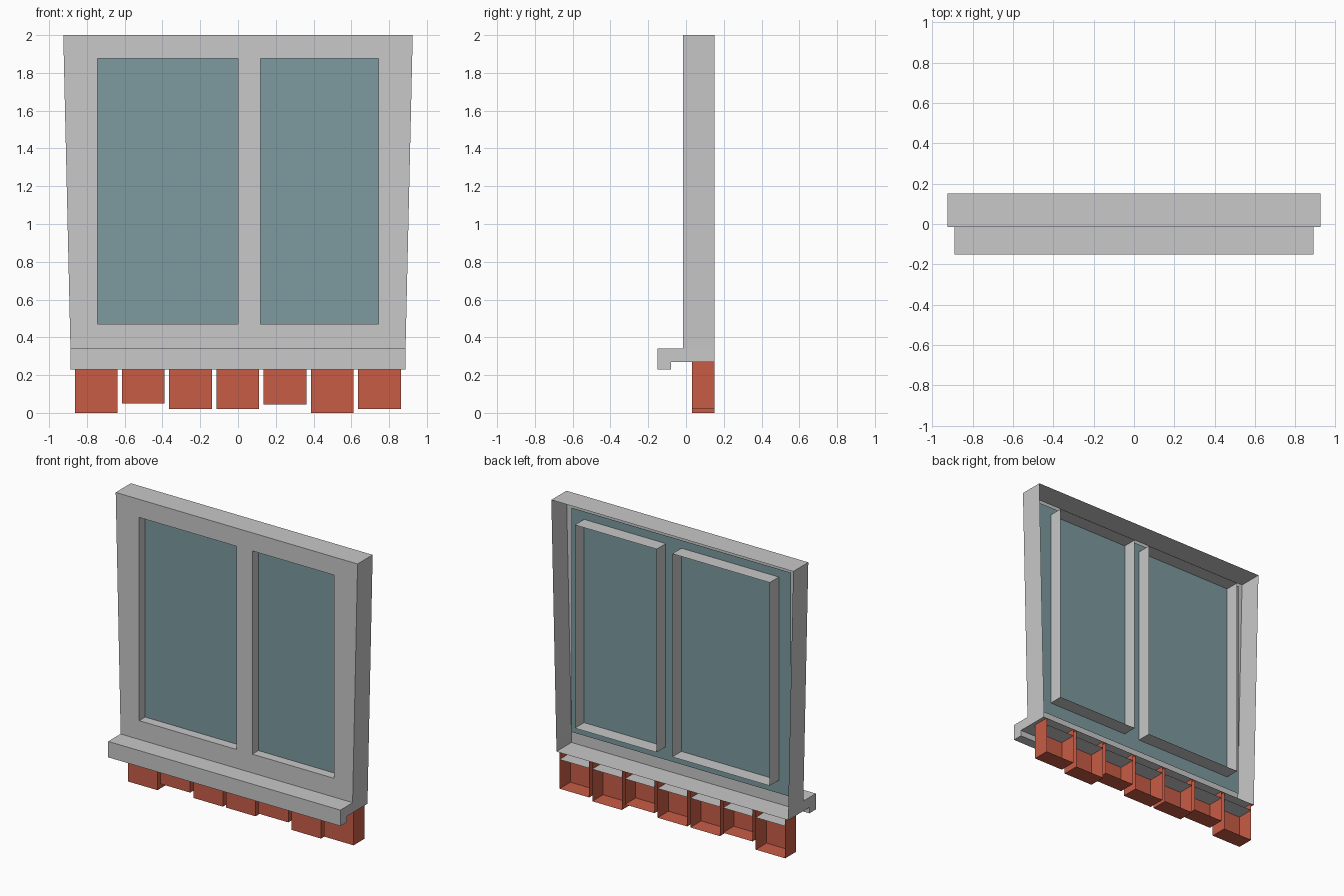
import bpy, bmesh

if "Cube" in bpy.data.objects:
    bpy.data.objects.remove(bpy.data.objects["Cube"])


def material(name, color):
    m = bpy.data.materials.new(name)
    m.diffuse_color = (*color, 1)
    m.use_nodes = True
    m.node_tree.nodes["Principled BSDF"].inputs["Base Color"].default_value = m.diffuse_color
    return m


grey = material("stone_grey", (0.58, 0.58, 0.58))
teal = material("glass_teal", (0.205, 0.328, 0.352))
red = material("brick_red", (0.578, 0.107, 0.061))


def finish(bm, name, mats):
    me = bpy.data.meshes.new(name)
    bm.to_mesh(me)
    bm.free()
    for m in mats:
        me.materials.append(m)
    ob = bpy.data.objects.new(name, me)
    bpy.context.collection.objects.link(ob)
    return ob


FRONT, BACK = -0.015, 0.15

# Window frame: front sheet with two openings, every border drawn backwards
def half_width(z):
    return 0.887 + max(0, z - 0.34) / 1.66 * 0.038

bm = bmesh.new()
zs = [0.27, 0.34, 0.47, 1.875, 2.0]
rows = [[bm.verts.new((x, FRONT, z)) for x in
         (-half_width(z), -0.745, 0, 0.12, 0.745, half_width(z))] for z in zs]
for r in range(4):
    for c in range(5):
        if r == 2 and c in (1, 3):      # window openings
            continue
        bm.faces.new((rows[r][c], rows[r][c + 1], rows[r + 1][c + 1], rows[r + 1][c]))
border = [e for e in bm.edges if e.is_boundary]
ext = bmesh.ops.extrude_edge_only(bm, edges=border)["geom"]
for v in ext:
    if isinstance(v, bmesh.types.BMVert):
        v.co.y = BACK
bmesh.ops.recalc_face_normals(bm, faces=bm.faces)
bm.faces.ensure_lookup_table()
if bm.faces[0].normal.y > 0:
    bmesh.ops.reverse_faces(bm, faces=bm.faces)
finish(bm, "window_frame", [grey])

# Sill with a drip edge, extruded across the width
bm = bmesh.new()
profile = [(-0.15, 0.23), (-0.08, 0.23), (-0.08, 0.27),
           (FRONT, 0.27), (FRONT, 0.34), (-0.15, 0.34)]
face = bm.faces.new([bm.verts.new((-0.888, y, z)) for y, z in profile])
ext = bmesh.ops.extrude_face_region(bm, geom=[face], use_keep_orig=True)["geom"]
bmesh.ops.translate(bm, vec=(1.776, 0, 0),
                    verts=[v for v in ext if isinstance(v, bmesh.types.BMVert)])
bmesh.ops.recalc_face_normals(bm, faces=bm.faces)
finish(bm, "window_sill", [grey])

# Glass sheet set inside the frame
bm = bmesh.new()
bm.faces.new([bm.verts.new((x, 0.05, z)) for x, z in
              ((-0.84, 0.38), (0.84, 0.38), (0.84, 1.93), (-0.84, 1.93))])
finish(bm, "window_glass", [teal])


# Bricks under the sill: hollow, open at the back, with a grey bed on top
def brick(i, bottom):
    x, w, y0, top, bed = -0.751 + 0.25 * i, 0.113, 0.032, 0.27, 0.222
    a, b = x - w, x + w
    bm = bmesh.new()

    def quad(pts, mat=0):
        f = bm.faces.new([bm.verts.new(p) for p in pts])
        f.material_index = mat

    quad([(a, y0, bottom), (b, y0, bottom), (b, y0, top), (a, y0, top)])
    quad([(a, BACK, bottom), (b, BACK, bottom), (b, y0, bottom), (a, y0, bottom)])
    quad([(a, BACK, bottom), (a, y0, bottom), (a, y0, top), (a, BACK, top)])
    quad([(b, y0, bottom), (b, BACK, bottom), (b, BACK, top), (b, y0, top)])
    quad([(a, y0, bed), (b, y0, bed), (b, BACK, bed), (a, BACK, bed)], 1)
    bmesh.ops.remove_doubles(bm, verts=bm.verts, dist=1e-5)
    finish(bm, f"brick_{i + 1}", [red, grey])


for i, bottom in enumerate([0, 0.05, 0.02, 0.02, 0.045, 0, 0.02]):
    brick(i, bottom)
